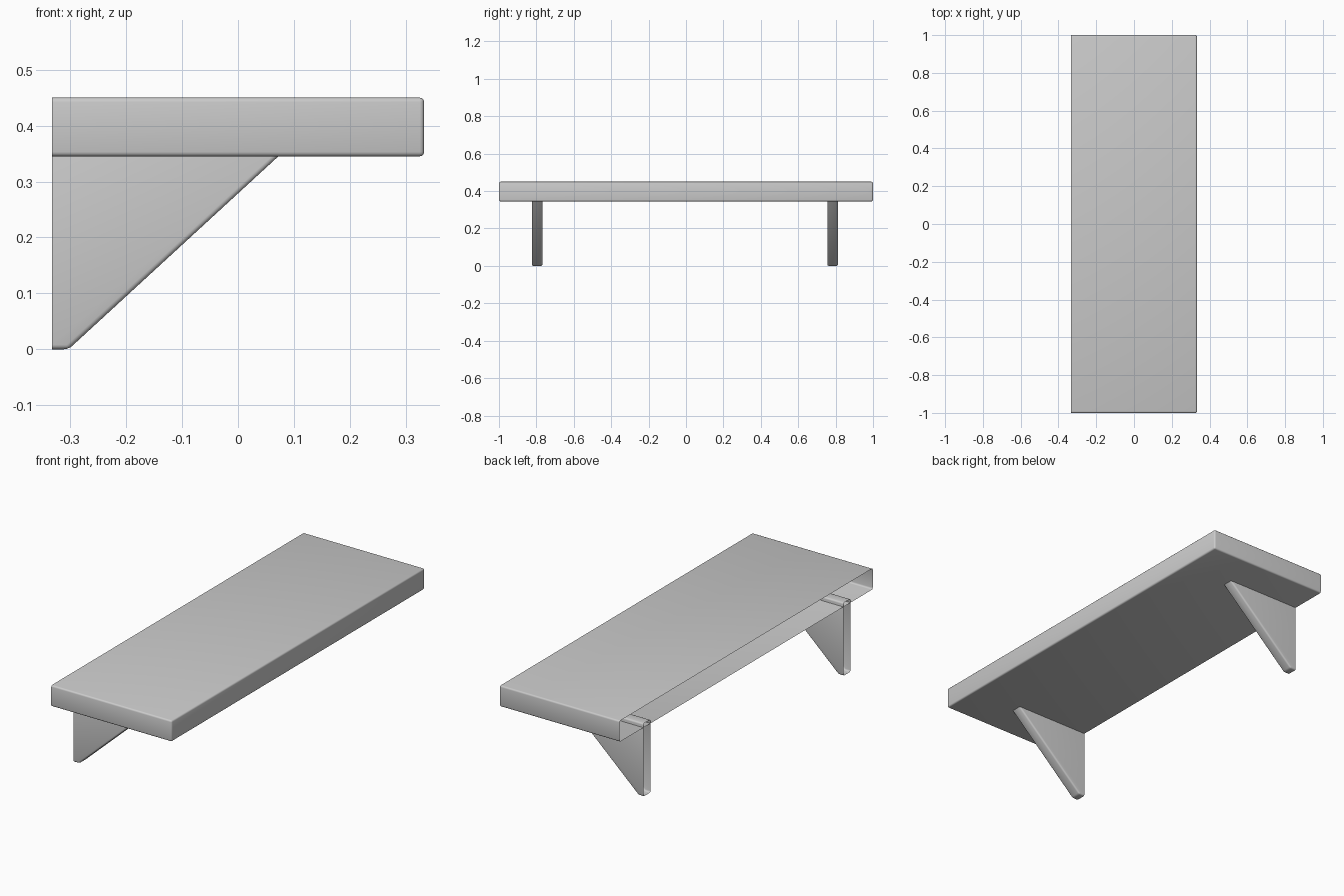
import bpy, bmesh

if "Cube" in bpy.data.objects:
    bpy.data.objects.remove(bpy.data.objects["Cube"])

BACK = -0.333  # wall plane, left open on every part


def extruded_part(name, profile, y_centre, thickness, radius):
    """Extrude an x-z profile along y, round all but the back edges, open the back."""
    bm = bmesh.new()
    y0 = y_centre - thickness / 2
    face = bm.faces.new([bm.verts.new((x, y0, z)) for x, z in profile])
    ext = bmesh.ops.extrude_face_region(bm, geom=[face])
    verts = [g for g in ext["geom"] if isinstance(g, bmesh.types.BMVert)]
    bmesh.ops.translate(bm, verts=verts, vec=(0, thickness, 0))
    bmesh.ops.recalc_face_normals(bm, faces=bm.faces[:])

    # Remove the wall side, then round the remaining edges
    back = [f for f in bm.faces if all(abs(v.co.x - BACK) < 1e-5 for v in f.verts)]
    bmesh.ops.delete(bm, geom=back, context="FACES")
    edges = [e for e in bm.edges if not e.is_boundary]
    bmesh.ops.bevel(bm, geom=edges, offset=radius, segments=3, profile=0.5,
                    affect="EDGES", clamp_overlap=True)

    mesh = bpy.data.meshes.new(name)
    bm.to_mesh(mesh)
    bm.free()
    obj = bpy.data.objects.new(name, mesh)
    bpy.context.collection.objects.link(obj)
    bpy.ops.object.select_all(action="DESELECT")
    obj.select_set(True)
    bpy.context.view_layer.objects.active = obj
    bpy.ops.object.shade_smooth_by_angle(angle=0.7)
    return obj


# Shelf board
board = [(BACK, 0.345), (0.333, 0.345), (0.333, 0.45), (BACK, 0.45)]
extruded_part("shelf_board", board, 0.0, 2.0, 0.008)

# Triangular brackets, tops sunk slightly into the board
bracket = [(BACK, 0.0), (-0.303, 0.0), (0.094, 0.365), (BACK, 0.365)]
for name, y in (("front_bracket", -0.796), ("rear_bracket", 0.784)):
    extruded_part(name, bracket, y, 0.056, 0.008)
